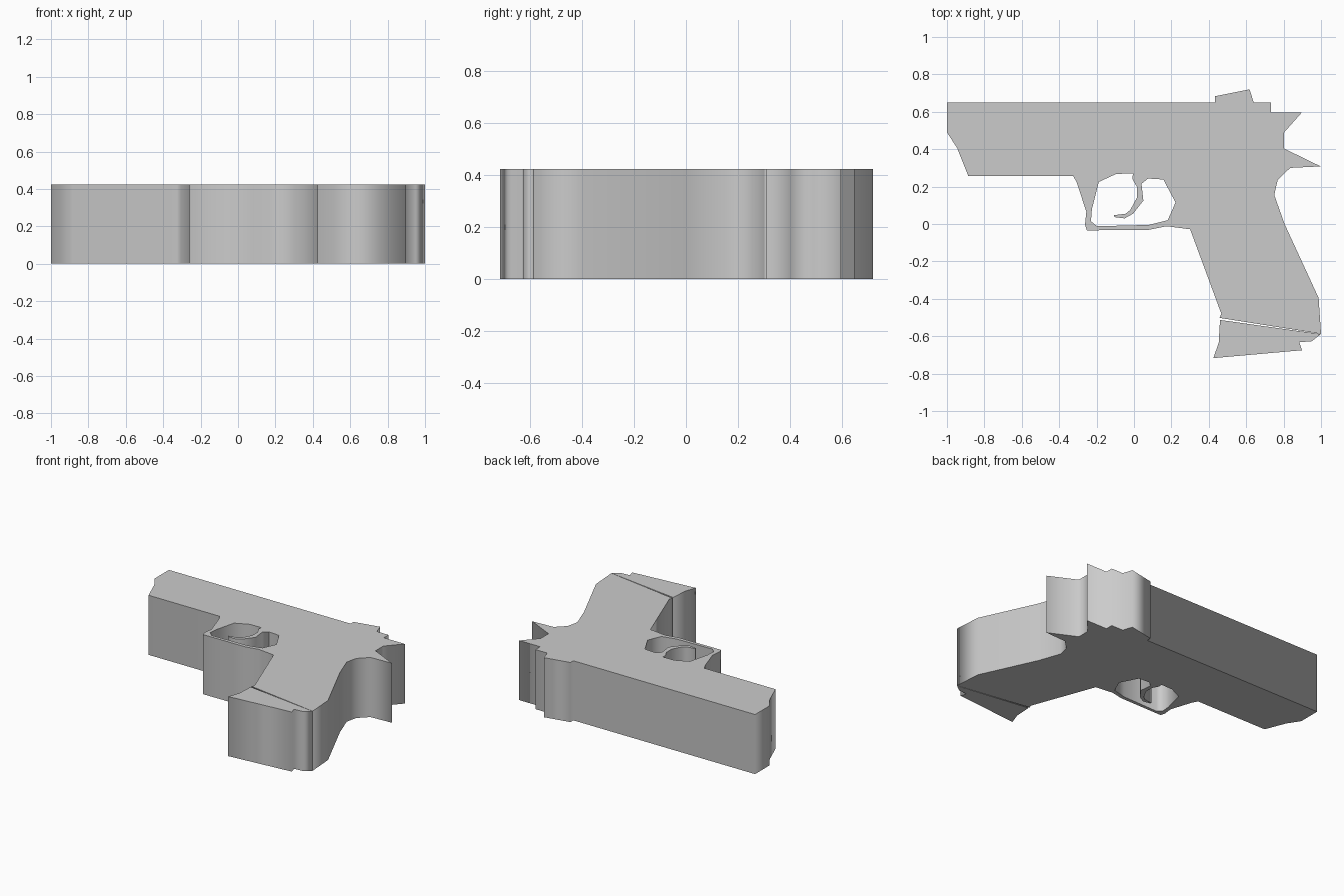
import bpy

HEIGHT = 0.425


def plate(name, *outlines):
    """Extrude closed flat outlines (inner ones become holes) from z=0 to HEIGHT."""
    curve = bpy.data.curves.new(name, 'CURVE')
    curve.dimensions = '2D'
    curve.fill_mode = 'BOTH'
    curve.extrude = HEIGHT / 2
    for pts in outlines:
        spline = curve.splines.new('POLY')
        spline.points.add(len(pts) - 1)
        for p, (x, y) in zip(spline.points, pts):
            p.co = (x, y, 0, 1)
        spline.use_cyclic_u = True
    obj = bpy.data.objects.new(name, curve)
    bpy.context.collection.objects.link(obj)
    obj.location.z = HEIGHT / 2
    bpy.ops.object.select_all(action='DESELECT')
    obj.select_set(True)
    bpy.context.view_layer.objects.active = obj
    bpy.ops.object.convert(target='MESH')
    # weld walls to caps and make normals consistent
    bpy.ops.object.mode_set(mode='EDIT')
    bpy.ops.mesh.select_all(action='SELECT')
    bpy.ops.mesh.remove_doubles(threshold=0.0005)
    bpy.ops.mesh.normals_make_consistent(inside=False)
    bpy.ops.object.mode_set(mode='OBJECT')
    return bpy.context.object


# top edge with rear sight and hammer
top = [(-1, 0.65), (0.434, 0.65), (0.434, 0.683), (0.618, 0.72), (0.64, 0.65),
       (0.733, 0.65), (0.733, 0.597), (0.898, 0.597), (0.803, 0.49),
       (0.803, 0.403), (0.998, 0.308), (0.835, 0.30)]
# back and front of the grip
grip = [(0.768, 0.235), (0.75, 0.155), (0.805, 0), (0.987, -0.395), (1, -0.587),
        (0.985, -0.585), (0.458, -0.502), (0.467, -0.48), (0.30, -0.028)]
# underside of guard and muzzle
under = [(0.173, -0.012), (0.08, -0.031), (-0.252, -0.034), (-0.262, -0.005),
         (-0.255, 0.065), (-0.305, 0.22), (-0.325, 0.257), (-0.886, 0.257),
         (-0.945, 0.405), (-1, 0.49)]
# opening inside the guard
opening = [(-0.188, 0.225), (-0.095, 0.268), (-0.006, 0.27), (0.075, 0.243),
           (0.157, 0.238), (0.222, 0.115), (0.18, 0.02), (0.08, -0.005),
           (-0.198, -0.012), (-0.23, 0.015), (-0.225, 0.08)]
plate("body", top + grip + under, opening)

# curved trigger hanging in the opening
plate("trigger", [(-0.006, 0.27), (-0.008, 0.24), (0.015, 0.2), (0.015, 0.14),
                  (-0.02, 0.075), (-0.045, 0.055), (-0.107, 0.047),
                  (-0.105, 0.037), (-0.05, 0.03), (-0.005, 0.055),
                  (0.05, 0.125), (0.04, 0.215), (0.075, 0.243)])

# grip base below the thin slit
plate("grip_base", [(0.46, -0.513), (0.985, -0.587), (1, -0.588), (0.95, -0.627),
                    (0.884, -0.632), (0.898, -0.675), (0.424, -0.717),
                    (0.453, -0.635)])
